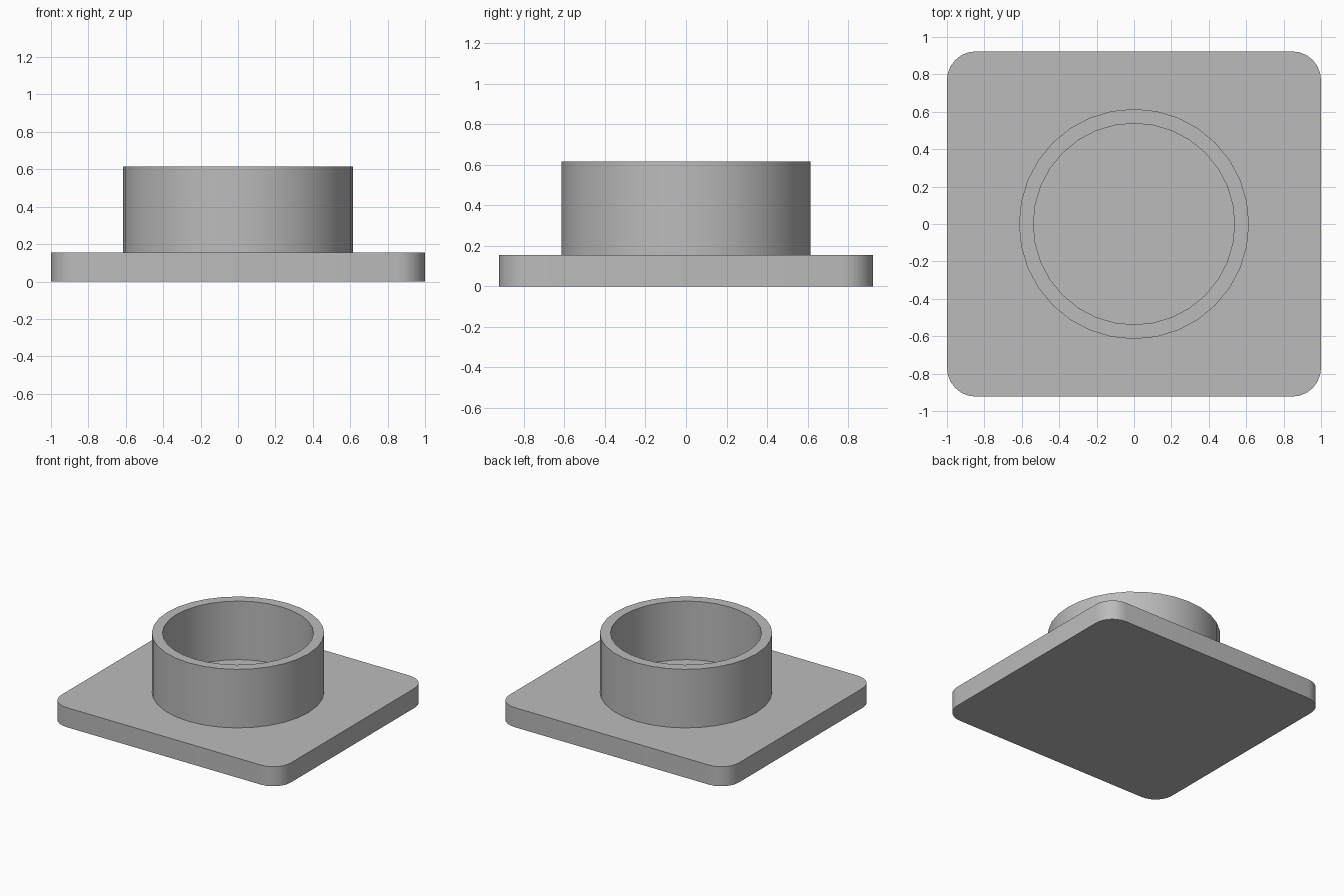
import bpy
import bmesh
from math import cos, sin, pi, radians

cube = bpy.data.objects.get("Cube")
if cube:
    bpy.data.objects.remove(cube, do_unlink=True)

HALF_X, HALF_Y = 1.0, 0.923
PLATE_TOP, RING_TOP = 0.154, 0.615
CORNER = 0.154
OUTER, INNER = 0.615, 0.538

grey = bpy.data.materials.new("plain grey")
grey.use_nodes = True
colour = (0.5, 0.5, 0.5, 1)
grey.diffuse_color = colour
grey.node_tree.nodes["Principled BSDF"].inputs["Base Color"].default_value = colour


def finish(bm, name):
    bmesh.ops.recalc_face_normals(bm, faces=bm.faces)
    mesh = bpy.data.meshes.new(name)
    bm.to_mesh(mesh)
    bm.free()
    mesh.materials.append(grey)
    obj = bpy.data.objects.new(name, mesh)
    bpy.context.collection.objects.link(obj)
    bpy.ops.object.select_all(action='DESELECT')
    obj.select_set(True)
    bpy.context.view_layer.objects.active = obj
    bpy.ops.object.shade_smooth_by_angle(angle=radians(35))
    return obj


# Base plate: rounded rectangle pulled up to its thickness
bm = bmesh.new()
outline = []
steps = 6
for quarter, (sx, sy) in enumerate([(1, 1), (-1, 1), (-1, -1), (1, -1)]):
    for i in range(steps + 1):
        a = (quarter + i / steps) * pi / 2
        outline.append(bm.verts.new((sx * (HALF_X - CORNER) + CORNER * cos(a),
                                     sy * (HALF_Y - CORNER) + CORNER * sin(a), 0)))
bottom = bm.faces.new(outline)
top = bmesh.ops.extrude_face_region(bm, geom=[bottom], use_keep_orig=True)
bmesh.ops.translate(bm, vec=(0, 0, PLATE_TOP),
                    verts=[v for v in top["geom"] if isinstance(v, bmesh.types.BMVert)])
finish(bm, "base_plate")

# Collar: wall profile turned around z, open where it meets the plate
bm = bmesh.new()
profile = [(OUTER, PLATE_TOP), (OUTER, RING_TOP), (INNER, RING_TOP), (INNER, PLATE_TOP)]
points = [bm.verts.new((r, 0, z)) for r, z in profile]
edges = [bm.edges.new(pair) for pair in zip(points, points[1:])]
bmesh.ops.spin(bm, geom=points + edges, cent=(0, 0, 0), axis=(0, 0, 1),
               angle=2 * pi, steps=32, use_merge=True)
bmesh.ops.remove_doubles(bm, verts=bm.verts, dist=0.0001)
bmesh.ops.recalc_face_normals(bm, faces=bm.faces)
rim = max(bm.faces, key=lambda f: f.calc_center_median().z)
if rim.normal.z < 0:
    bmesh.ops.reverse_faces(bm, faces=bm.faces)
collar = finish(bm, "round_collar")
# Keep the wall facing outward
rim = max(collar.data.polygons, key=lambda p: p.center.z)
if rim.normal.z < 0:
    collar.data.flip_normals()
